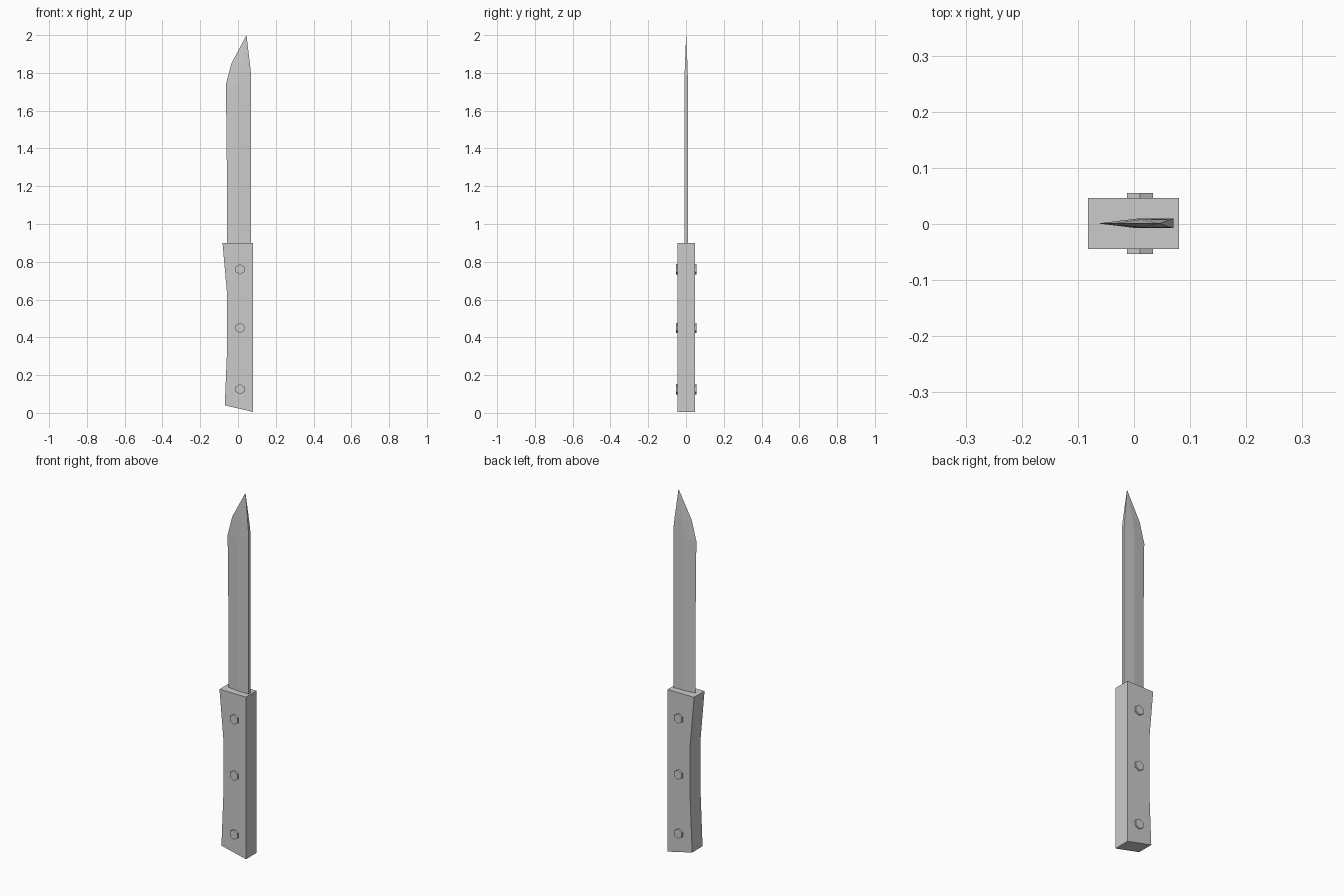
import bpy, bmesh, math

if "Cube" in bpy.data.objects:
    bpy.data.objects.remove(bpy.data.objects["Cube"])

CY = 0.001  # mid-plane of the knife


def make_object(name, bm):
    bmesh.ops.recalc_face_normals(bm, faces=bm.faces)
    mesh = bpy.data.meshes.new(name)
    bm.to_mesh(mesh)
    bm.free()
    obj = bpy.data.objects.new(name, mesh)
    bpy.context.collection.objects.link(obj)
    return obj


# Handle: side profile (x, z) extruded through its thickness
profile = [(0.08, 0.005), (0.08, 0.90), (-0.082, 0.90),
           (-0.058, 0.63), (-0.058, 0.33), (-0.07, 0.04)]
half = 0.0455
bm = bmesh.new()
face = bm.faces.new([bm.verts.new((x, CY - half, z)) for x, z in profile])
ext = bmesh.ops.extrude_face_region(bm, geom=[face])
bmesh.ops.translate(bm, vec=(0, 2 * half, 0),
                    verts=[v for v in ext["geom"] if isinstance(v, bmesh.types.BMVert)])
make_object("handle", bm)

# Blade: stations of (edge, ridge, spine) points lofted up to a single tip
stations = [  # (x, z) of cutting edge, bevel ridge and spine, half thickness
    ((-0.058, 0.89), (0.005, 0.89), (0.07, 0.89), 0.0085),
    ((-0.058, 1.20), (0.005, 1.20), (0.07, 1.20), 0.0085),
    ((-0.064, 1.74), (0.005, 1.74), (0.07, 1.78), 0.0085),
    ((-0.035, 1.85), (0.012, 1.83), (0.064, 1.84), 0.007),
]
bm = bmesh.new()
rings = []
for edge, ridge, spine, t in stations:
    points = [(edge, 0), (ridge, -t), (spine, -t), (spine, t), (ridge, t)]
    rings.append([bm.verts.new((x, CY + y, z)) for (x, z), y in points])
for low, high in zip(rings, rings[1:]):
    for i in range(5):
        j = (i + 1) % 5
        bm.faces.new((low[i], low[j], high[j], high[i]))
tip = bm.verts.new((0.045, CY, 2.0))
for i in range(5):
    bm.faces.new((rings[-1][i], rings[-1][(i + 1) % 5], tip))
bm.faces.new(rings[0])
make_object("blade", bm)

# Rivets: six-sided pins through the handle
for i, z in enumerate((0.125, 0.45, 0.76)):
    bpy.ops.mesh.primitive_cylinder_add(
        vertices=6, radius=0.027, depth=0.109,
        location=(0.0105, CY, z), rotation=(math.pi / 2, 0, 0))
    bpy.context.object.name = f"rivet_{i + 1}"
